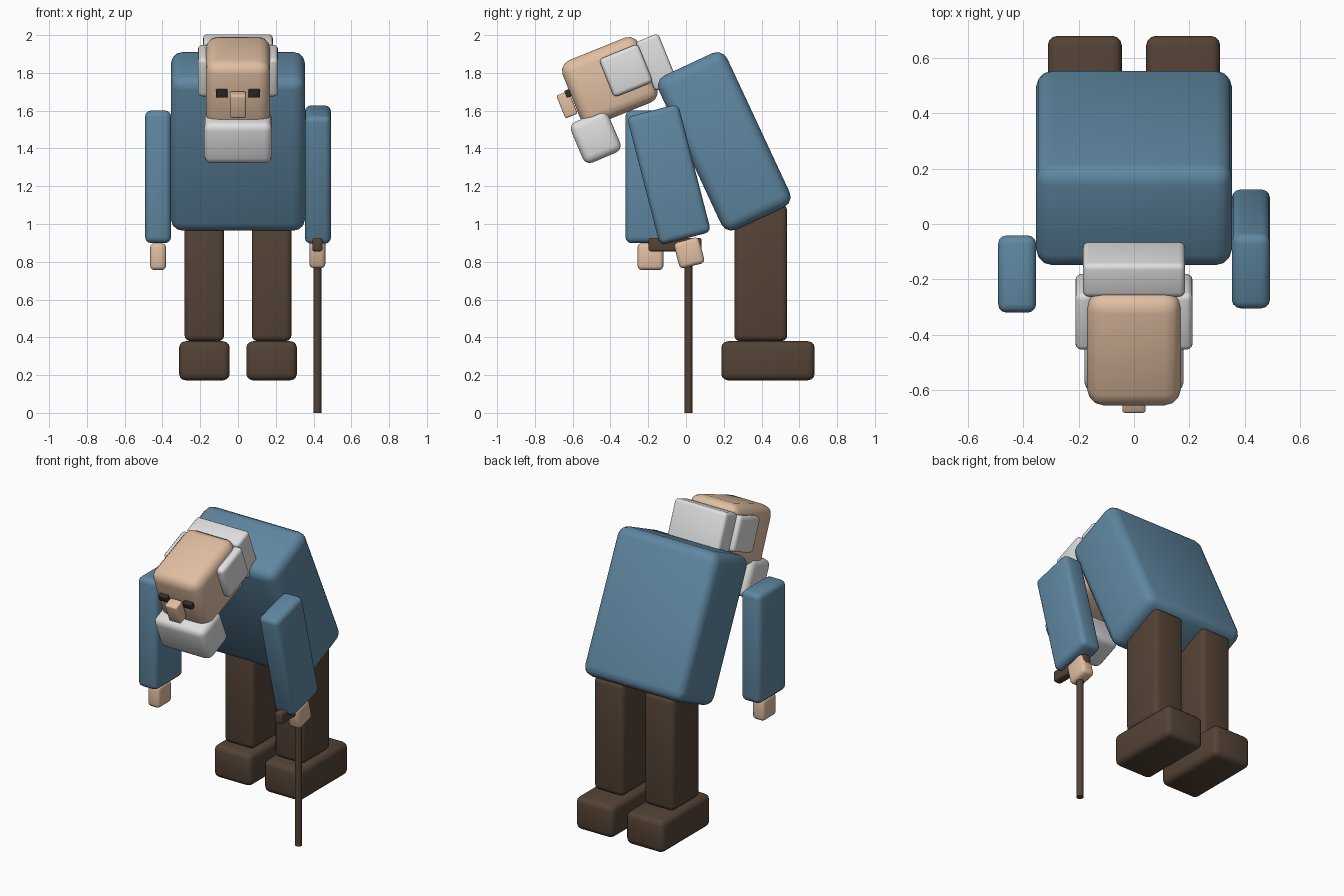
import bpy, bmesh, math
from mathutils import Matrix, Vector

if "Cube" in bpy.data.objects:
    bpy.data.objects.remove(bpy.data.objects["Cube"])


def material(name, rgb):
    m = bpy.data.materials.new(name)
    m.diffuse_color = (*rgb, 1.0)
    m.use_nodes = True
    m.node_tree.nodes["Principled BSDF"].inputs["Base Color"].default_value = m.diffuse_color
    return m


BLUE = material("blue_cloth", (0.115, 0.245, 0.36))
SKIN = material("skin", (0.75, 0.52, 0.36))
WHITE = material("white_hair", (0.74, 0.74, 0.74))
BROWN = material("dark_brown", (0.088, 0.055, 0.036))
BLACK = material("eye_dark", (0.035, 0.026, 0.02))


def finish(bm, name, mat):
    mesh = bpy.data.meshes.new(name)
    bm.to_mesh(mesh)
    bm.free()
    mesh.materials.append(mat)
    ob = bpy.data.objects.new(name, mesh)
    bpy.context.collection.objects.link(ob)
    bpy.ops.object.select_all(action='DESELECT')
    ob.select_set(True)
    bpy.context.view_layer.objects.active = ob
    bpy.ops.object.shade_smooth_by_angle(angle=math.radians(40))
    return ob


def box(name, centre, size, radius, mat, tilt=0):
    """Rounded box; a positive tilt leans its top towards the front."""
    bm = bmesh.new()
    bmesh.ops.create_cube(bm, size=1, matrix=Matrix.Diagonal((*size, 1)))
    bmesh.ops.bevel(bm, geom=bm.edges[:], offset=radius, segments=3,
                    profile=0.5, affect='EDGES', clamp_overlap=True)
    bm.transform(Matrix.Translation(Vector(centre)) @ Matrix.Rotation(math.radians(tilt), 4, 'X'))
    return finish(bm, name, mat)


# stooped body
box("torso", (0, 0.2025, 1.4375), (0.71, 0.40, 0.90), 0.06, BLUE, 25)

# legs and shoes
for side, s in (("left", -1), ("right", 1)):
    box(side + "_leg", (s * 0.178, 0.396, 0.74), (0.21, 0.28, 0.72), 0.03, BROWN)
    box(side + "_shoe", (s * 0.178, 0.434, 0.276), (0.268, 0.494, 0.207), 0.035, BROWN)

# arms and hands: one hanging, one leaning on the cane
box("left_arm", (-0.423, -0.181, 1.25), (0.138, 0.28, 0.702), 0.032, BLUE)
box("left_hand", (-0.423, -0.188, 0.827), (0.084, 0.137, 0.142), 0.022, SKIN)
box("right_arm", (0.423, -0.09, 1.262), (0.138, 0.28, 0.70), 0.032, BLUE, 14.5)
box("right_hand", (0.42, 0.017, 0.847), (0.084, 0.137, 0.142), 0.022, SKIN, 14.5)

# cane
box("cane_handle", (0.42, -0.058, 0.891), (0.053, 0.28, 0.072), 0.012, BROWN)
bm = bmesh.new()
bmesh.ops.create_cone(bm, cap_ends=True, segments=12, radius1=0.021, radius2=0.021,
                      depth=0.88, matrix=Matrix.Translation((0.42, 0.013, 0.44)))
finish(bm, "cane_shaft", BROWN)

# head, nose, beard and hair, all bowed forward
TILT = 22
box("head", (0, -0.403, 1.755), (0.34, 0.437, 0.37), 0.06, SKIN, TILT)
box("nose", (0, -0.63, 1.632), (0.084, 0.07, 0.13), 0.01, SKIN, TILT)
box("beard", (0, -0.478, 1.46), (0.36, 0.215, 0.235), 0.04, WHITE, 23)
box("back_hair", (0, -0.156, 1.856), (0.368, 0.13, 0.28), 0.02, WHITE, TILT)
for side, s in (("left", -1), ("right", 1)):
    box(side + "_side_hair", (s * 0.18, -0.318, 1.812), (0.064, 0.222, 0.218), 0.022, WHITE, TILT)
    box(side + "_eye", (s * 0.086, -0.615, 1.695), (0.062, 0.05, 0.04), 0.005, BLACK, TILT)
